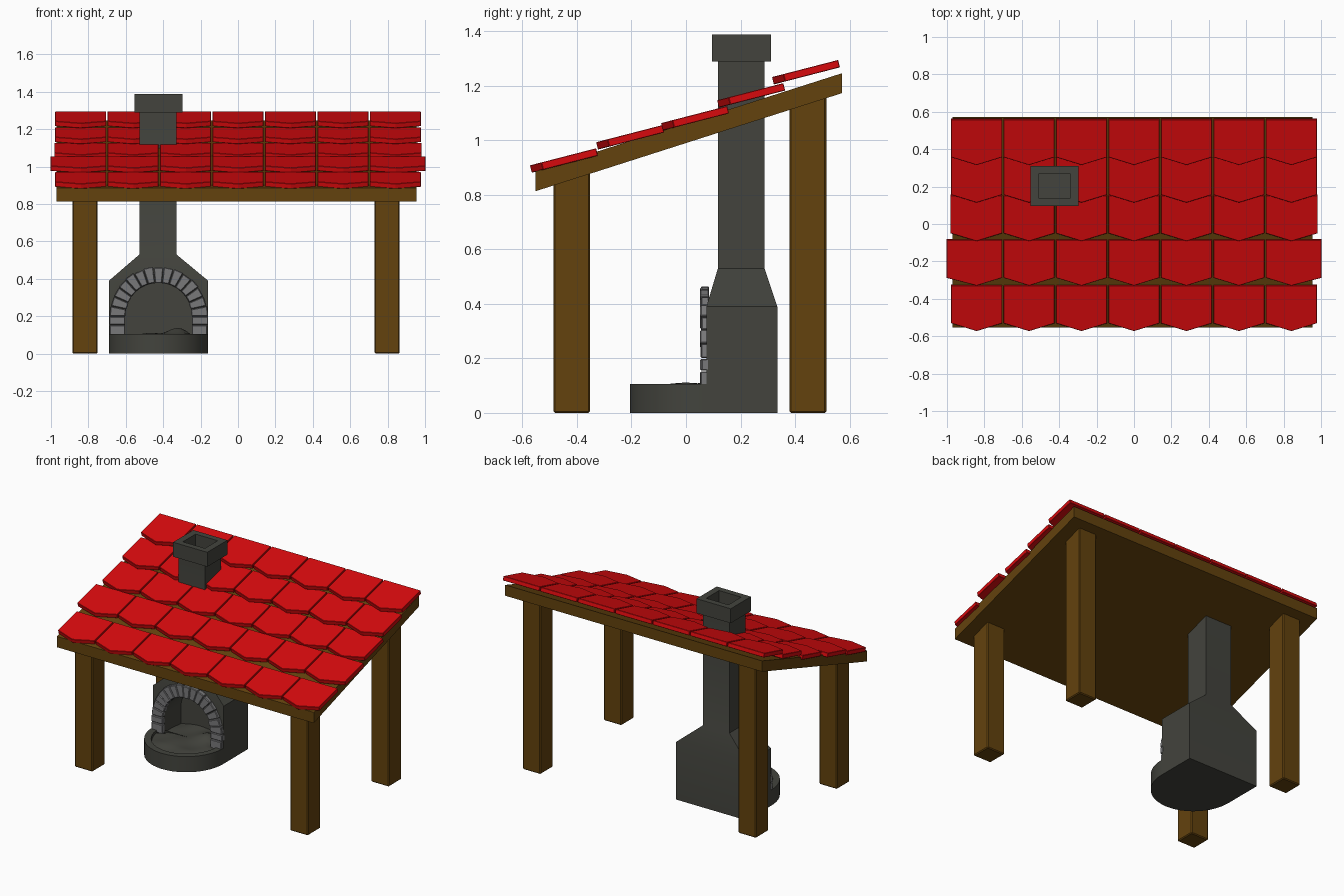
import bpy, bmesh, math, random
from mathutils import Vector

if "Cube" in bpy.data.objects:
    bpy.data.objects.remove(bpy.data.objects["Cube"])
random.seed(4)


def material(name, rgb):
    m = bpy.data.materials.new(name)
    m.diffuse_color = (*rgb, 1)
    m.use_nodes = True
    m.node_tree.nodes["Principled BSDF"].inputs["Base Color"].default_value = m.diffuse_color
    return m


RED = material("red tile", (0.68, 0.003, 0.004))
WOOD = material("brown wood", (0.125, 0.054, 0.004))
STONE = material("dark stone", (0.056, 0.057, 0.047))
ARCH = material("grey arch stone", (0.19, 0.19, 0.195))


def finish(name, bm, mat, bevel=0):
    bmesh.ops.recalc_face_normals(bm, faces=bm.faces)
    if bevel:
        bmesh.ops.bevel(bm, geom=bm.edges[:], offset=bevel, segments=1, affect='EDGES')
    me = bpy.data.meshes.new(name)
    bm.to_mesh(me)
    bm.free()
    me.materials.append(mat)
    ob = bpy.data.objects.new(name, me)
    bpy.context.collection.objects.link(ob)
    return ob


def loft(bm, rings):
    """Skin equal-length rings of points and cap both ends."""
    vs = [[bm.verts.new(p) for p in r] for r in rings]
    n = len(vs[0])
    for a, b in zip(vs, vs[1:]):
        for i in range(n):
            j = (i + 1) % n
            bm.faces.new((a[i], a[j], b[j], b[i]))
    bm.faces.new(vs[0])
    bm.faces.new(vs[-1])


def rect(x0, x1, y0, y1, z):
    return [(x0, y0, z), (x1, y0, z), (x1, y1, z), (x0, y1, z)]


def make(name, rings, mat, bevel=0):
    bm = bmesh.new()
    loft(bm, rings)
    return finish(name, bm, mat, bevel)


# Sloping roof deck
def deck_z(y):
    return 0.813 + 0.32 * (y + 0.553)


deck = [(-0.553, 0), (0.572, 0), (0.572, 0.073), (-0.553, 0.073)]
make("roof_deck", [[(x, y, deck_z(y) + h) for y, h in deck] for x in (-0.97, 0.955)], WOOD)

# Four posts, tops cut to the roof slope
for side, x0, x1 in (("left", -0.885, -0.751), ("right", 0.73, 0.864)):
    for end, y0, y1 in (("front", -0.486, -0.352), ("back", 0.38, 0.515)):
        top = [(x, y, deck_z(y) + 0.02) for x, y, _ in rect(x0, x1, y0, y1, 0)]
        make(f"{end}_{side}_post", [rect(x0, x1, y0, y1, 0), top], WOOD, 0.006)

# Five rows of seven pointed tiles: (tip y, top z at tip, widening of the end tiles)
ROWS = [(-0.573, 0.908, 0), (-0.330, 0.993, 0.025), (-0.092, 1.063, 0.004),
        (0.114, 1.147, 0), (0.315, 1.232, 0)]
SLOPE, LENGTH, THICK = 0.258, 0.243, 0.027
for r, (y0, z0, extra) in enumerate(ROWS):
    bm = bmesh.new()
    for c in range(7):
        mid = (c - 3) * 0.2805
        x0 = mid - 0.1365 - (extra if c == 0 else 0)
        x1 = mid + 0.1365 + (extra if c == 6 else 0)
        outline = [(mid, 0), (x1, 0.042), (x1, LENGTH), (x0, LENGTH), (x0, 0.042)]
        loft(bm, [[(x, y0 + d + s * 0.25, z0 + d * SLOPE - s) for x, d in outline]
                  for s in (0, THICK)])
    finish(f"roof_tile_row_{r + 1}", bm, RED, 0.002)

# Oven body, tapered hood, chimney and hollow cap
CX = -0.425
oven = make("oven_and_chimney", [
    rect(-0.69, -0.16, 0.075, 0.335, 0),
    rect(-0.69, -0.16, 0.075, 0.335, 0.39),
    rect(-0.527, -0.329, 0.117, 0.288, 0.53),
    rect(-0.527, -0.329, 0.117, 0.288, 1.29),
    rect(-0.553, -0.297, 0.095, 0.311, 1.29),
    rect(-0.553, -0.297, 0.095, 0.311, 1.388),
    rect(-0.508, -0.342, 0.135, 0.271, 1.388),
    rect(-0.508, -0.342, 0.135, 0.271, 1.30)], STONE)

# Arched fire chamber cut into the body
RI, RO, SPRING = 0.178, 0.264, 0.2
arc = [(CX + RI * math.cos(a), SPRING + RI * math.sin(a))
       for a in (math.pi * i / 16 for i in range(17))]
outline = [(CX - RI, 0.085), (CX + RI, 0.085)] + arc
cutter = make("chamber_cutter", [[(x, y, z) for x, z in outline] for y in (0.0, 0.25)], STONE)
cutter.hide_render = True
mod = oven.modifiers.new("chamber", 'BOOLEAN')
mod.operation, mod.object, mod.solver = 'DIFFERENCE', cutter, 'EXACT'
bpy.context.view_layer.objects.active = oven
bpy.ops.object.modifier_apply(modifier=mod.name)
bpy.data.objects.remove(cutter)

# Arch of separate stones: two in each leg, fifteen wedges over the top
bm = bmesh.new()


def arch_stone(quad):
    front = 0.051 + random.uniform(0, 0.006)
    loft(bm, [[(x, y, z) for x, z in quad] for y in (front, 0.085)])


for s in (-1, 1):
    for z0, z1 in ((0.09, 0.152), (0.155, SPRING - 0.002)):
        ro = RO + random.uniform(-0.004, 0.002)
        arch_stone([(CX + s * RI, z0), (CX + s * ro, z0), (CX + s * ro, z1), (CX + s * RI, z1)])
N = 15
for i in range(N):
    a0, a1 = math.pi * (i + 0.02) / N, math.pi * (i + 0.98) / N
    ro, ri = RO + random.uniform(-0.005, 0.003), RI + random.uniform(-0.003, 0.003)
    arch_stone([(CX + r * math.cos(a), SPRING + r * math.sin(a))
                for r, a in ((ri, a0), (ro, a0), (ro, a1), (ri, a1))])
finish("oven_arch", bm, ARCH, 0.004)


# Rounded hearth with a raised rim
def hearth(rx, ry, back, z):
    pts = [(CX - rx * math.cos(a), 0.07 - ry * math.sin(a), z)
           for a in (math.pi * i / 24 for i in range(25))]
    return pts + [(CX + rx, back, z), (CX - rx, back, z)]


base = make("hearth", [hearth(0.265, 0.275, 0.08, 0), hearth(0.265, 0.275, 0.08, 0.106),
                       hearth(0.222, 0.232, 0.079, 0.106), hearth(0.218, 0.228, 0.079, 0.086)],
            STONE)

# Uneven ash bed running from the hearth into the chamber
bm = bmesh.new()
NU, NV = 14, 20
grid = []
for j in range(NV + 1):
    y = -0.158 + 0.41 * j / NV
    w = 0.222 * math.sqrt(max(0.001, 1 - ((0.07 - y) / 0.23) ** 2)) if y < 0.05 else RI
    row = []
    for i in range(NU + 1):
        u = 2 * i / NU - 1
        x = CX + u * w
        z = 0.09 + 0.015 * (1 - u ** 4) * min(1, j / 4)
        z += 0.006 * math.sin(x * 26 + 1) * math.cos(y * 22)
        z += 0.03 * math.exp(-((x + 0.31) ** 2 + (y - 0.13) ** 2) / 0.005)
        row.append(bm.verts.new((x, y, z)))
    grid.append(row)
for a, b in zip(grid, grid[1:]):
    for i in range(NU):
        bm.faces.new((a[i], a[i + 1], b[i + 1], b[i]))
ash = finish("ash_bed", bm, STONE)
if sum((p.normal for p in ash.data.polygons), Vector()).z < 0:
    ash.data.flip_normals()

# Smooth the curved stone surfaces, keeping the edges sharp
for ob in (oven, base, ash):
    bpy.ops.object.select_all(action='DESELECT')
    ob.select_set(True)
    bpy.context.view_layer.objects.active = ob
    bpy.ops.object.shade_smooth_by_angle(angle=math.radians(30))
